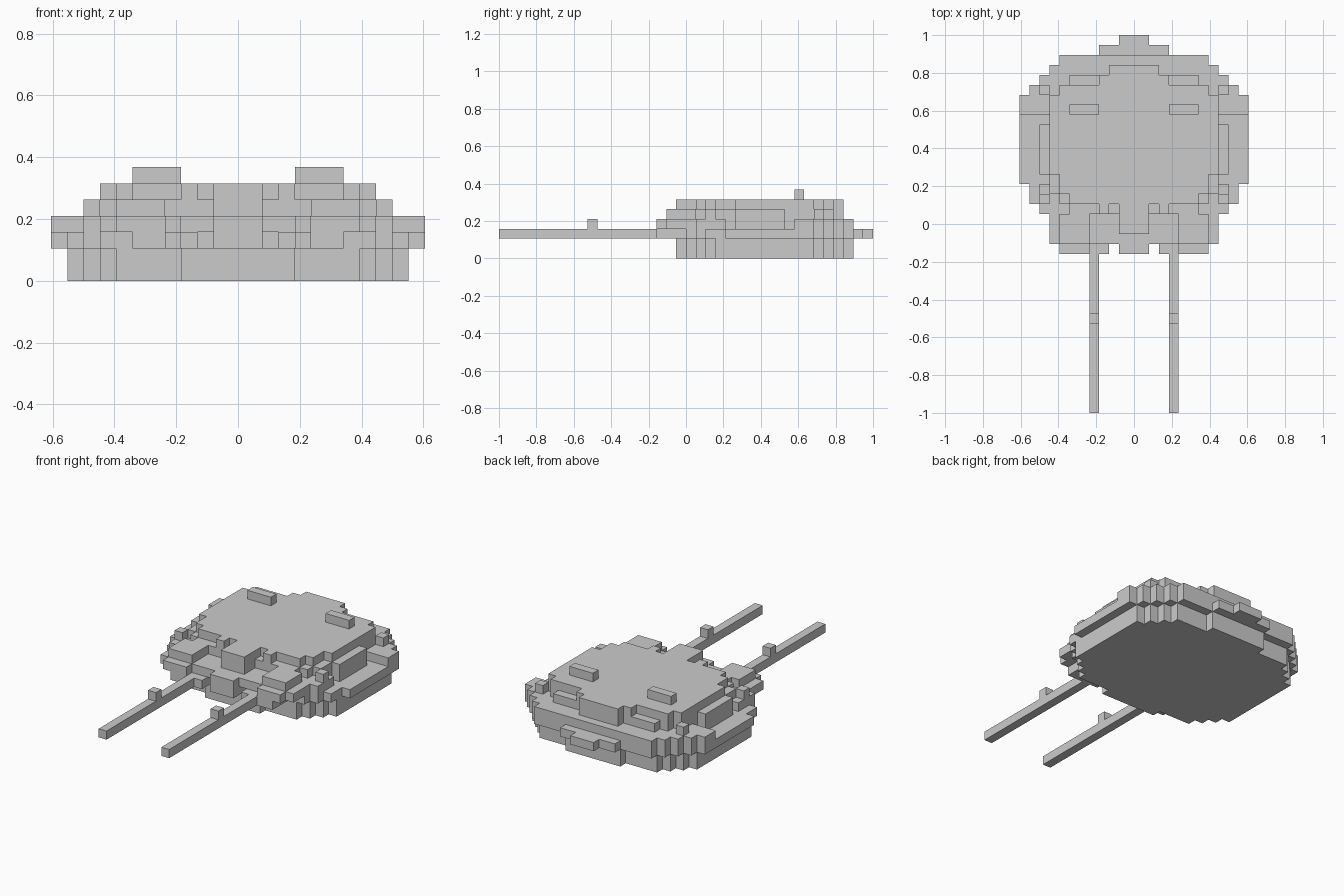
import bpy, bmesh

if "Cube" in bpy.data.objects:
    bpy.data.objects.remove(bpy.data.objects["Cube"])

V = 2 / 38  # size of one voxel; all numbers below are in voxels


def link(name, bm):
    bmesh.ops.recalc_face_normals(bm, faces=bm.faces)
    mesh = bpy.data.meshes.new(name)
    bm.to_mesh(mesh)
    bm.free()
    obj = bpy.data.objects.new(name, mesh)
    bpy.context.collection.objects.link(obj)
    return obj


def layer(name, z0, z1, y_start, rows):
    """Symmetric stepped slab; rows are (y_end, half_width) from front to back."""
    right, y = [], y_start
    for y_end, w in rows:
        right += [(w, y), (w, y_end)]
        y = y_end
    outline = right + [(-x, y) for x, y in reversed(right)]
    bm = bmesh.new()
    face = bm.faces.new([bm.verts.new((x * V, y * V, z0 * V)) for x, y in outline])
    ext = bmesh.ops.extrude_face_region(bm, geom=[face])
    for v in ext["geom"]:
        if isinstance(v, bmesh.types.BMVert):
            v.co.z = z1 * V
    return link(name, bm)


def box(name, x, y, z, mirror=True):
    """Box from (min, max) ranges, with a mirrored twin on the left."""
    bm = bmesh.new()
    for s in ((1, -1) if mirror else (1,)):
        made = bmesh.ops.create_cube(bm, size=1)
        for v in made["verts"]:
            v.co = (s * x[v.co.x > 0] * V, y[v.co.y > 0] * V, z[v.co.z > 0] * V)
    return link(name, bm)


# Turret body, bottom to top
layer("turret_base", 0, 2, -1,
      [(0, 3.5), (1, 7.5), (2, 8.5), (3, 9.5), (13, 10.5),
       (14, 9.5), (15, 8.5), (16, 7.5), (17, 3.5)])
layer("wide_belt", 2, 3, 0,
      [(1, 8.5), (2, 9.5), (4, 10.5), (13, 11.5), (14, 10.5),
       (15, 9.5), (16, 8.5), (17, 7.5), (18, 3.5), (19, 1.5)])
layer("upper_belt", 3, 4, -2,
      [(1, 8.5), (4, 9.5), (11, 8.5), (13, 11.5), (14, 10.5),
       (15, 9.5), (16, 8.5), (17, 7.5)])
layer("shoulder", 4, 5, -1,
      [(1, 1.5), (2, 6.5), (3, 7.5), (13, 8.5),
       (14, 7.5), (15, 6.5), (16, 2.5)])
layer("roof", 5, 6, -1,
      [(2, 1.5), (3, 6.5), (5, 7.5), (13, 8.5),
       (14, 7.5), (15, 3.5), (16, 2.5)])

# Front armour and gun mounts
box("front_block", (-1.5, 1.5), (-3, 0), (2, 4), mirror=False)
box("gun_mount", (2.5, 6.5), (-3, 0), (2, 3))
box("cheek_plate", (4.5, 7.5), (-3, -2), (3, 4))
box("cheek_cap", (4.5, 7.5), (-2, 1), (4, 5))
box("roof_prong", (2.5, 3.5), (1, 2), (5, 6))

# Side armour
box("side_panel", (8.5, 9.5), (5, 10), (3, 5))
box("front_post", (8.5, 9.5), (2, 3), (4, 5))
box("rear_post", (8.5, 9.5), (13, 14), (4, 5))

# Roof hatches
box("roof_hatch", (3.5, 6.5), (11, 12), (6, 7))

# Twin gun barrels with sights
box("gun_barrel", (3.5, 4.5), (-19, -3), (2, 3))
box("barrel_sight", (3.5, 4.5), (-10, -9), (3, 4))
